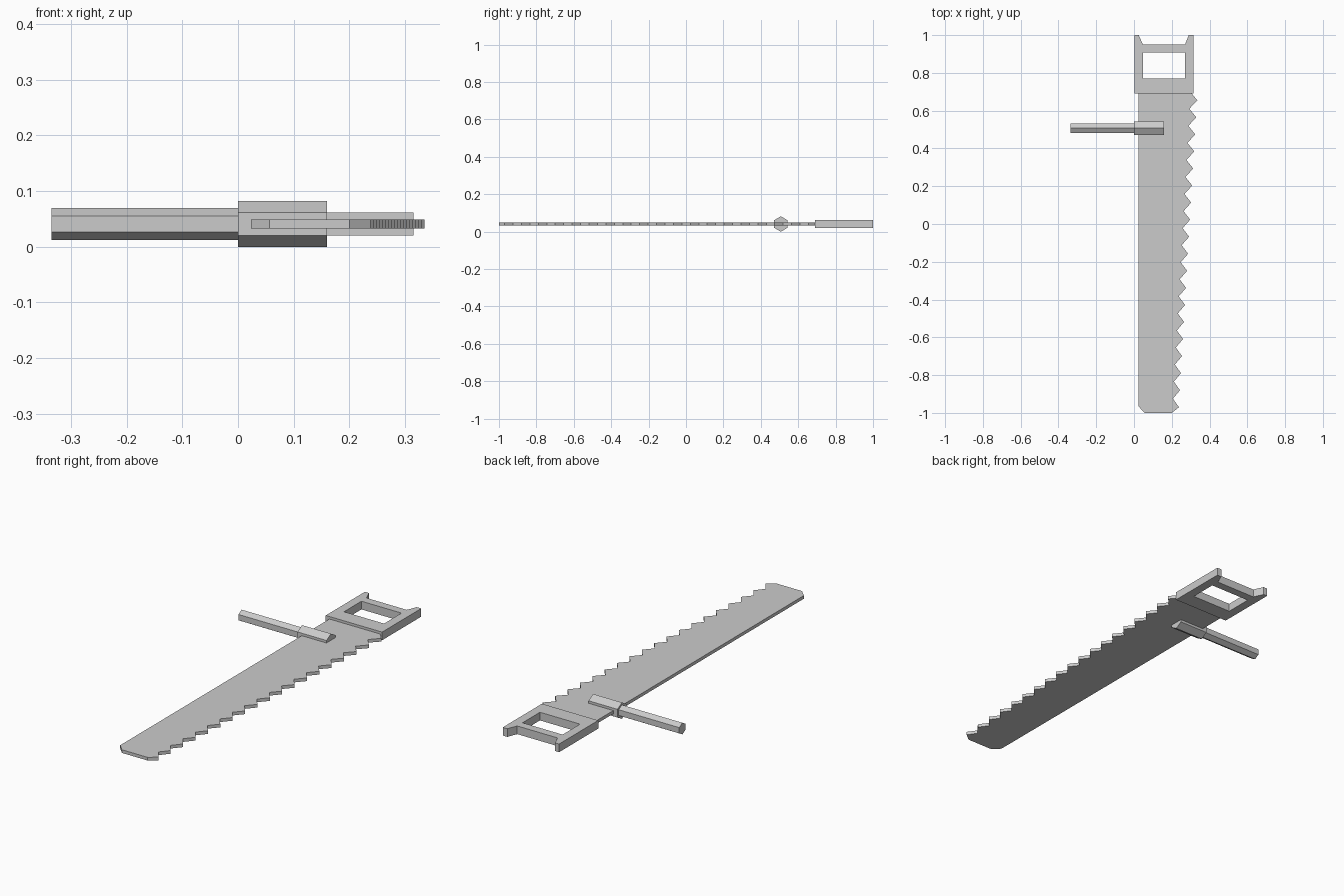
import bpy, bmesh, math
from mathutils import Matrix

if "Cube" in bpy.data.objects:
    bpy.data.objects.remove(bpy.data.objects["Cube"])

ZC = 0.041


def finish(bm, name):
    bmesh.ops.recalc_face_normals(bm, faces=bm.faces)
    me = bpy.data.meshes.new(name)
    bm.to_mesh(me)
    bm.free()
    ob = bpy.data.objects.new(name, me)
    bpy.context.collection.objects.link(ob)
    return ob


def plate(name, outline, thick, hole=None):
    """Extrude an outline in z; an optional hole makes a frame."""
    bm = bmesh.new()
    edges = []
    for loop in [outline] + ([hole] if hole else []):
        vs = [bm.verts.new((x, y, ZC - thick / 2)) for x, y in loop]
        edges += [bm.edges.new((vs[i - 1], vs[i])) for i in range(len(vs))]
    bmesh.ops.triangle_fill(bm, edges=edges, use_beauty=True)
    ext = bmesh.ops.extrude_face_region(bm, geom=bm.faces[:], use_keep_orig=True)
    top = [g for g in ext["geom"] if isinstance(g, bmesh.types.BMVert)]
    bmesh.ops.translate(bm, verts=top, vec=(0, 0, thick))
    bmesh.ops.dissolve_limit(bm, angle_limit=0.01, verts=bm.verts[:], edges=bm.edges[:])
    return finish(bm, name)


def hex_rod(name, x0, x1, r, y=0.507):
    """Six-sided rod along x with a corner pointing up."""
    bm = bmesh.new()
    bmesh.ops.create_cone(bm, cap_ends=True, segments=6, radius1=r, radius2=r, depth=x1 - x0)
    rot = Matrix.Rotation(math.pi / 2, 4, 'Y')
    bmesh.ops.transform(bm, matrix=Matrix.Translation(((x0 + x1) / 2, y, ZC)) @ rot, verts=bm.verts)
    top = max(v.co.z for v in bm.verts) - ZC
    if abs(top - r) > 1e-4:
        bmesh.ops.rotate(bm, verts=bm.verts, cent=(0, y, ZC), matrix=Matrix.Rotation(math.pi / 6, 3, 'X'))
    return finish(bm, name)


# Toothed blade, tapering towards the clipped tip
TEETH, Y0, Y1 = 19, -0.97, 0.655
pitch = (Y1 - Y0) / (TEETH - 1)
blade = [(0.023, 0.70), (0.023, -0.965), (0.057, -1.0), (0.20, -1.0)]
for i in range(TEETH):
    t = i / (TEETH - 1)
    y = Y0 + i * pitch
    blade.append((0.238 + 0.097 * t, y))
    blade.append((0.206 + 0.092 * t, min(y + 0.5 * pitch, 0.70)))
plate("blade", blade, 0.016)

# Horned handle with a grip opening
plate("handle",
      [(0.003, 0.69), (0.315, 0.69), (0.315, 1.0), (0.29, 1.0), (0.27, 0.95),
       (0.047, 0.95), (0.025, 1.0), (0.003, 1.0)],
      0.041,
      [(0.048, 0.77), (0.27, 0.77), (0.27, 0.908), (0.048, 0.908)])

# Side peg and its thicker socket
hex_rod("peg", -0.335, 0.01, 0.029)
hex_rod("peg_socket", 0.0, 0.16, 0.041)
